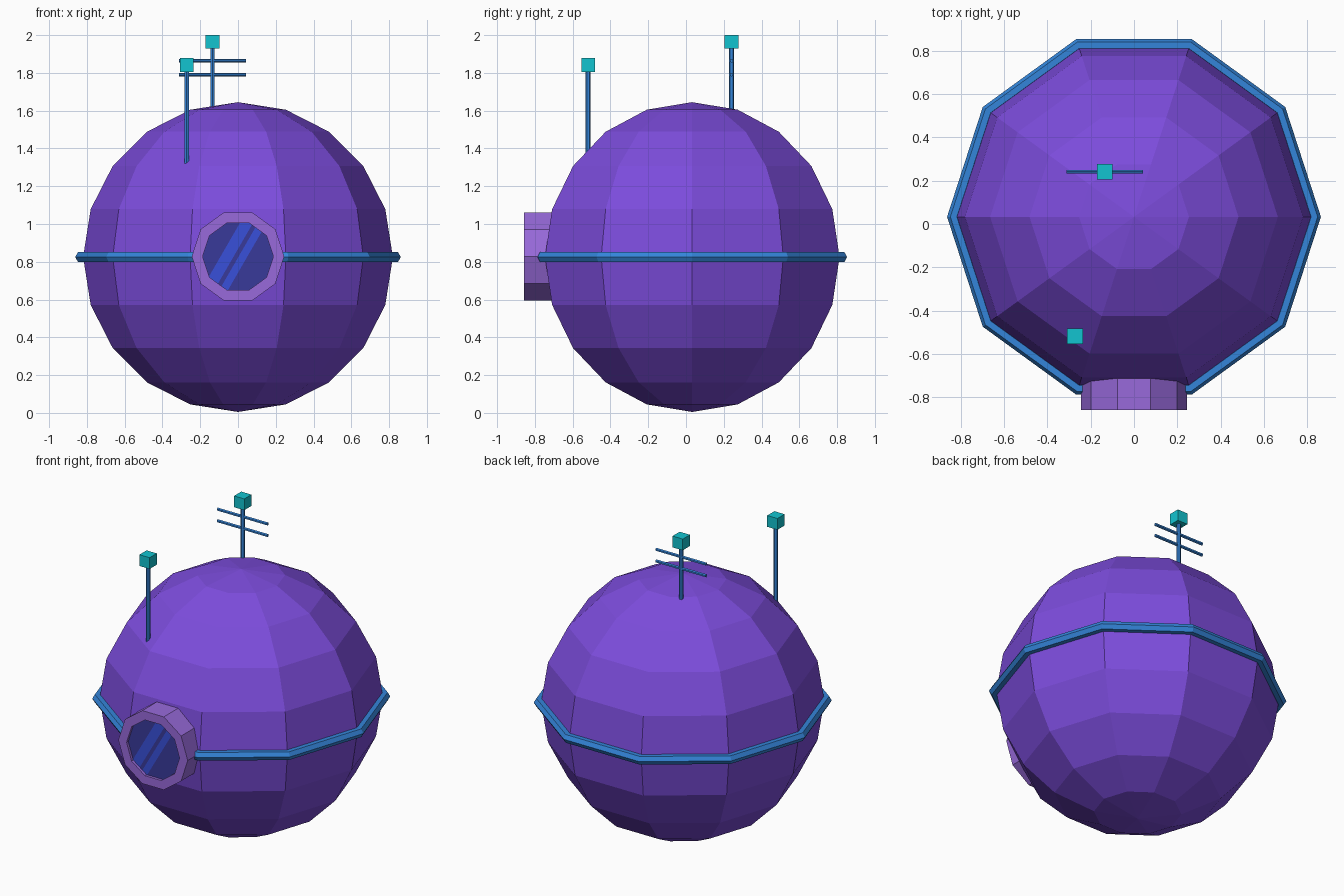
import bpy, bmesh, math
from mathutils import Vector, Matrix

if "Cube" in bpy.data.objects:
    bpy.data.objects.remove(bpy.data.objects["Cube"])

SIDES = 10
CENTRE = Vector((0, 0.033, 0.825))
R = 0.82


def material(name, hex_code):
    def lin(i):
        c = int(hex_code[i:i + 2], 16) / 255
        return c / 12.92 if c <= 0.04045 else ((c + 0.055) / 1.055) ** 2.4
    m = bpy.data.materials.new(name)
    m.diffuse_color = (lin(0), lin(2), lin(4), 1)
    m.use_nodes = True
    m.node_tree.nodes["Principled BSDF"].inputs["Base Color"].default_value = m.diffuse_color
    return m


PURPLE = material("hull purple", "7C4CDC")
LILAC = material("rim lilac", "986ADB")
BLUE = material("metal blue", "3485DA")
TEAL = material("beacon teal", "12C4D0")
NAVY = material("glass navy", "393A9A")
SHINE = material("glass shine blue", "3850DA")


def finish(name, bm, *mats):
    bmesh.ops.recalc_face_normals(bm, faces=bm.faces)
    me = bpy.data.meshes.new(name)
    bm.to_mesh(me)
    bm.free()
    for m in mats:
        me.materials.append(m)
    ob = bpy.data.objects.new(name, me)
    bpy.context.collection.objects.link(ob)
    return ob


def lathe(name, profile, mat, centre, closed=False, along_y=False):
    """Turn (radius, height) points round z (or y) in SIDES flat steps."""
    bm = bmesh.new()
    rings = []
    for i in range(SIDES):
        a = 2 * math.pi * i / SIDES
        ring = []
        for r, h in profile:
            c, s = r * math.cos(a), r * math.sin(a)
            ring.append(bm.verts.new(centre + Vector((c, h, s) if along_y else (c, s, h))))
        rings.append(ring)
    n = len(profile)
    for i in range(SIDES):
        p, q = rings[i], rings[(i + 1) % SIDES]
        for j in range(n if closed else n - 1):
            k = (j + 1) % n
            bm.faces.new((p[j], q[j], q[k], p[k]))
    bmesh.ops.remove_doubles(bm, verts=bm.verts, dist=1e-5)
    return finish(name, bm, mat)


def rod(name, a, b, radius, mat, sides=6):
    a, b = Vector(a), Vector(b)
    d = b - a
    bm = bmesh.new()
    bmesh.ops.create_cone(bm, cap_ends=True, segments=sides, radius1=radius, radius2=radius,
                          depth=d.length,
                          matrix=Matrix.Translation((a + b) / 2) @ d.to_track_quat('Z', 'Y').to_matrix().to_4x4())
    return finish(name, bm, mat)


def cube(name, centre, size, mat):
    bm = bmesh.new()
    bmesh.ops.create_cube(bm, size=size, matrix=Matrix.Translation(centre))
    return finish(name, bm, mat)


# Faceted ball hull
lathe("hull", [(R * math.sin(math.pi * j / 10), R * math.cos(math.pi * j / 10)) for j in range(11)],
      PURPLE, CENTRE)

# Hexagonal-section belt round the equator
lathe("belt", [(0.832 + 0.03 * math.cos(math.pi * j / 3), 0.03 * math.sin(math.pi * j / 3)) for j in range(6)],
      BLUE, CENTRE, closed=True)

# Porthole rim
port = Vector((0, 0, 0.828))
lathe("porthole_rim", [(0.245, -0.65), (0.245, -0.857), (0.187, -0.857), (0.187, -0.65)],
      LILAC, port, closed=True, along_y=True)

# Porthole glass, cut along diagonals into two shine stripes
bm = bmesh.new()
bm.faces.new([bm.verts.new((0.187 * math.cos(2 * math.pi * i / SIDES), -0.84,
                            port.z + 0.187 * math.sin(2 * math.pi * i / SIDES))) for i in range(SIDES)])
across = Vector((0.866, 0, -0.5))
cuts = (-0.08, -0.02, 0.003, 0.043)
for u in cuts:
    bmesh.ops.bisect_plane(bm, geom=bm.verts[:] + bm.edges[:] + bm.faces[:],
                           plane_co=port + across * u, plane_no=across)
for f in bm.faces:
    u = (f.calc_center_median() - port).dot(across)
    f.material_index = int(cuts[0] < u < cuts[1] or cuts[2] < u < cuts[3])
    f.normal_update()
    if f.normal.y > 0:
        f.normal_flip()
finish("porthole_glass", bm, NAVY, SHINE)

# Two antennas with beacon cubes
for name, x, y, base, top in (("front_antenna", -0.272, -0.518, 1.3, 1.842),
                              ("rear_antenna", -0.135, 0.241, 1.55, 1.964)):
    rod(name + "_mast", (x, y, base), (x, y, top), 0.0135, BLUE)
    cube(name + "_beacon", (x, y, top), 0.072, TEAL)

# Crossbars on the rear antenna
for i, z in enumerate((1.79, 1.864)):
    rod(f"rear_antenna_crossbar_{i + 1}", (-0.312, 0.241, z), (0.042, 0.241, z), 0.01, BLUE)
